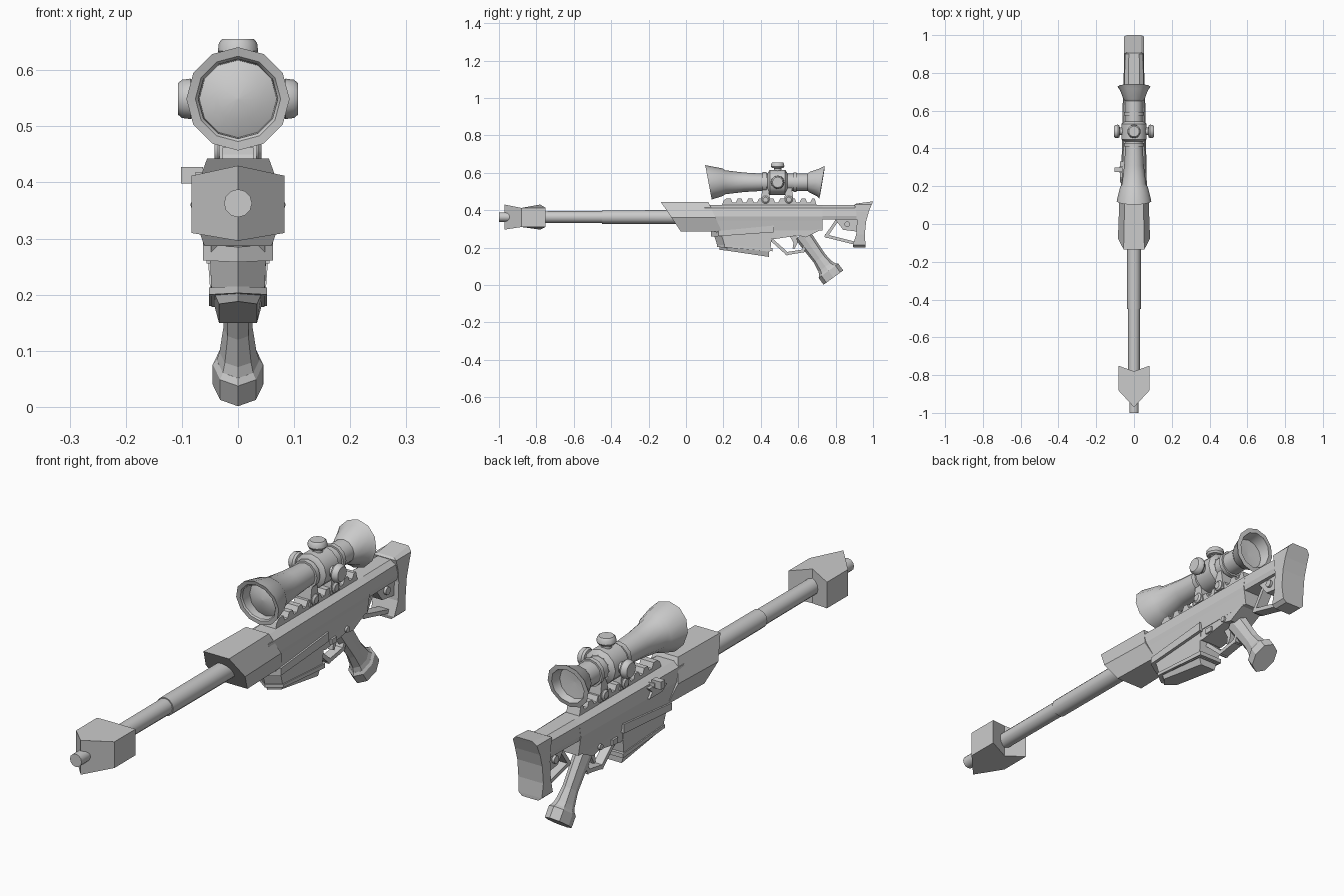
import bpy
from math import sin, cos, pi, radians

if "Cube" in bpy.data.objects:
    bpy.data.objects.remove(bpy.data.objects["Cube"])


def mesh(name, verts, faces, smooth=False):
    me = bpy.data.meshes.new(name)
    me.from_pydata(verts, [], faces)
    ob = bpy.data.objects.new(name, me)
    bpy.context.collection.objects.link(ob)
    bpy.ops.object.select_all(action='DESELECT')
    ob.select_set(True)
    bpy.context.view_layer.objects.active = ob
    bpy.ops.object.mode_set(mode='EDIT')
    bpy.ops.mesh.select_all(action='SELECT')
    bpy.ops.mesh.normals_make_consistent(inside=False)
    bpy.ops.object.mode_set(mode='OBJECT')
    if smooth:
        bpy.ops.object.shade_smooth_by_angle(angle=radians(34))
    return ob


def loft(name, rings, smooth=False):
    """Skin equal-length rings of 3D points and cap both ends."""
    n = len(rings[0])
    verts = [p for r in rings for p in r]
    faces = [(i*n+j, i*n+(j+1) % n, (i+1)*n+(j+1) % n, (i+1)*n+j)
             for i in range(len(rings)-1) for j in range(n)]
    faces += [tuple(range(n)), tuple(range(len(verts)-n, len(verts)))]
    return mesh(name, verts, faces, smooth)


def prism(name, pts, w, x0=0):
    """Side-view (y, z) outline extruded across x."""
    return loft(name, [[(x0+s*w, y, z) for y, z in pts] for s in (-1, 1)])


def box(name, y0, y1, z0, z1, w, x0=0):
    return prism(name, [(y0, z0), (y1, z0), (y1, z1), (y0, z1)], w, x0)


def turn(name, prof, centre, axis='Y', n=12):
    """Lathe (distance, radius[, slant]) about an axis through centre."""
    rings = []
    for d, r, *sl in prof:
        s = sl[0] if sl else 0
        ring = []
        for k in range(n):
            a = 2*pi*k/n
            u, v = r*cos(a), r*sin(a)
            o = {'Y': (u, d+s*v, v), 'X': (d, u, v), 'Z': (u, v, d)}[axis]
            ring.append(tuple(c+q for c, q in zip(centre, o)))
        rings.append(ring)
    return loft(name, rings, True)


def strip(name, pts, t, w):
    """Flat bar following a side-view polyline."""
    verts, faces = [], []
    for (y0, z0), (y1, z1) in zip(pts, pts[1:]):
        l = ((y1-y0)**2+(z1-z0)**2)**.5
        a, b = (y1-y0)/l*t, (z1-z0)/l*t
        q = [(y0-a-b, z0-b+a), (y0-a+b, z0-b-a), (y1+a+b, z1+b-a), (y1+a-b, z1+b+a)]
        o = len(verts)
        verts += [(s*w, y, z) for s in (-1, 1) for y, z in q]
        faces += [tuple(o+i for i in f) for f in
                  ((0, 1, 2, 3), (4, 5, 6, 7), (0, 1, 5, 4), (1, 2, 6, 5), (2, 3, 7, 6), (3, 0, 4, 7))]
    return mesh(name, verts, faces)


def mirrored(half):
    """Complete an (x, z) half section running top to bottom."""
    return half + [(-x, z) for x, z in reversed(half) if x > 1e-6]


# Barrel, muzzle tip and arrow-shaped muzzle brake
BZ = .363
turn('barrel', [(-.8, .031), (-.45, .032), (-.45, .036), (0, .037)], (0, 0, BZ))
turn('muzzle_tip', [(-1, .025), (-.9, .025)], (0, 0, BZ))
W = .083
plan = [(0, -.97), (W, -.88), (W, -.75), (0, -.78), (-W, -.75), (-W, -.88)]
loft('muzzle_brake', [[(x, y, zc if x == 0 else ze) for x, y in plan]
                      for zc, ze in ((.296, .31), (.43, .412))])

# Fore-end with slanted front and rear faces
fore = mirrored([(.055, .443), (.085, .36), (.06, .287)])
loft('fore_end', [[(x, -.134+(.443-z)*.68, z) for x, z in fore],
                  [(x*.9, .12+(.443-z)*.45, z) for x, z in fore]])

# Receiver tapering back into the stock
rec = mirrored([(.035, .428), (.06, .412), (.068, .365), (.064, .345), (.055, .29)])
loft('receiver', [[(x*k, y, z) for x, z in rec] for y, k in ((.1, 1.03), (.73, .85))])
stk = mirrored([(.035, .428), (.06, .412), (.066, .37), (.06, .35)])
loft('stock_bar', [[(x*k, y, z) for x, z in stk] for y, k in ((.72, .85), (.92, .78))])

# Rear block with cross bolt, lower strut and curved butt
prism('stock_block', [(.79, .36), (.92, .36), (.92, .285), (.84, .295)], .035)
turn('stock_bolt', [(-.045, .015), (.045, .015)], (0, .862, .325), 'X')
strip('stock_strut', [(.80, .335), (.75, .262), (.91, .222)], .008, .022)
butt = [(.2, .895, .96, .035), (.213, .892, .96, .05), (.27, .91, .956, .054),
        (.34, .914, .963, .054), (.39, .91, .977, .054), (.43, .9, .993, .052), (.447, .91, 1, .036)]
loft('butt', [[(-w, a, z - .012*(a < .92 and z > .44)), (w, a, z - .012*(a < .92 and z > .44)),
               (w, b, z), (-w, b, z)] for z, a, b, w in butt])

# Lower receiver
prism('lower_receiver', [(.15, .3), (.73, .3), (.71, .29), (.64, .255), (.6, .265),
                         (.47, .245), (.44, .255), (.17, .27)], .048)
for s, n in ((-1, 'left'), (1, 'right')):
    box('catch_' + n, .498, .53, .256, .277, .006, s*.05)
    turn('pin_' + n, [(-.006, .011), (.006, .011)], (s*.05, .6, .277), 'X')


def pointed(name, y0, y1, top, bottom, w0, w1, back=0):
    """Pointed-front block; top and bottom are (front z, rear z)."""
    rings = []
    for (zf, zr), w, b in ((top, w0, 0), (bottom, w1, back)):
        f = y0 + (.02 if b else 0)
        rings.append([(0, f, zf), (w, f+.04, zf+(zr-zf)*.12), (w, y1+b, zr),
                      (-w, y1+b, zr), (-w, f+.04, zf+(zr-zf)*.12)])
    return loft(name, rings)


# Magazine: collar, body and stepped floor plates
pointed('magazine_collar', .135, .47, (.285, .318), (.258, .282), .062, .062)
pointed('magazine_body', .15, .462, (.265, .285), (.203, .178), .05, .047, -.012)
pointed('magazine_band', .165, .463, (.215, .197), (.203, .18), .052, .052)
pointed('magazine_floor', .18, .445, (.205, .18), (.188, .15), .042, .034)

# Trigger and guard
strip('trigger_guard', [(.465, .235), (.54, .168), (.625, .182), (.65, .235)], .008, .018)
prism('trigger', [(.555, .26), (.595, .26), (.595, .222), (.58, .192), (.57, .196), (.575, .225)], .01)


# Raked pistol grip with flared octagonal cap
def grip(name, prof):
    loft(name, [[(wx*sin(k*pi/4), .65+.58*t+wy*.81*cos(k*pi/4), .23-.8*t+wy*.59*cos(k*pi/4))
                 for k in range(8)] for t, wx, wy in prof])


grip('pistol_grip', [(-.05, .03, .045), (.02, .027, .042), (.11, .026, .038), (.165, .033, .046), (.19, .04, .058)])
grip('grip_cap', [(.183, .038, .055), (.193, .045, .065), (.238, .045, .065)])

# Toothed top rail
teeth = [(.19, .42), (.2, .45), (.215, .462)]
for i in range(8):
    y = .24 + i*.057
    teeth += [(y, .462), (y+.008, .442), (y+.026, .442), (y+.036, .462)]
teeth += [(.688, .462), (.7, .42)]
prism('top_rail', teeth, .028)

# Scope body with slanted bells and recessed lenses
SC = (0, 0, .549)
turn('scope', [(.15, .002), (.156, .04), (.17, .069), (.128, .071, -.19), (.122, .076, -.19),
               (.12, .092, -.19), (.195, .074), (.21, .064), (.31, .052), (.41, .046), (.41, .054),
               (.43, .054), (.43, .046), (.575, .046), (.575, .053), (.592, .053), (.592, .046),
               (.65, .046), (.662, .056), (.71, .075, .1), (.727, .088, .17), (.729, .07, .17),
               (.69, .062), (.685, .002)], SC)

# Turret housing and three adjustment knobs
turn('turret_housing', [(.437, .05), (.448, .067), (.53, .067), (.542, .05)], SC)
knob = [(.05, .02), (.075, .02), (.077, .031), (.085, .036), (.1, .034), (.107, .028)]
turn('knob_right', knob, (0, .49, .549), 'X')
turn('knob_left', [(-d, r) for d, r in knob], (0, .49, .549), 'X')
turn('knob_top', knob, (0, .49, .549), 'Z')

# Scope mounts with clamp bolts
for y, n in ((.425, 'front'), (.55, 'rear')):
    prism('mount_' + n, [(y-.028, .435), (y+.028, .435), (y+.022, .475), (y+.015, .52),
                         (y-.015, .52), (y-.022, .475)], .033)
    turn('mount_bolt_' + n, [(-.042, .014), (-.036, .021), (.036, .021), (.042, .014)],
         (0, y, .456), 'X')

# Bolt handle and its arrow-shaped plate on the left
box('bolt_handle', .275, .3, .398, .428, .02, -.082)
box('bolt_arm', .27, .305, .4, .418, .015, -.062)
prism('bolt_plate', [(.22, .385), (.25, .405), (.33, .405), (.31, .385), (.33, .365), (.25, .365)],
      .008, -.065)
